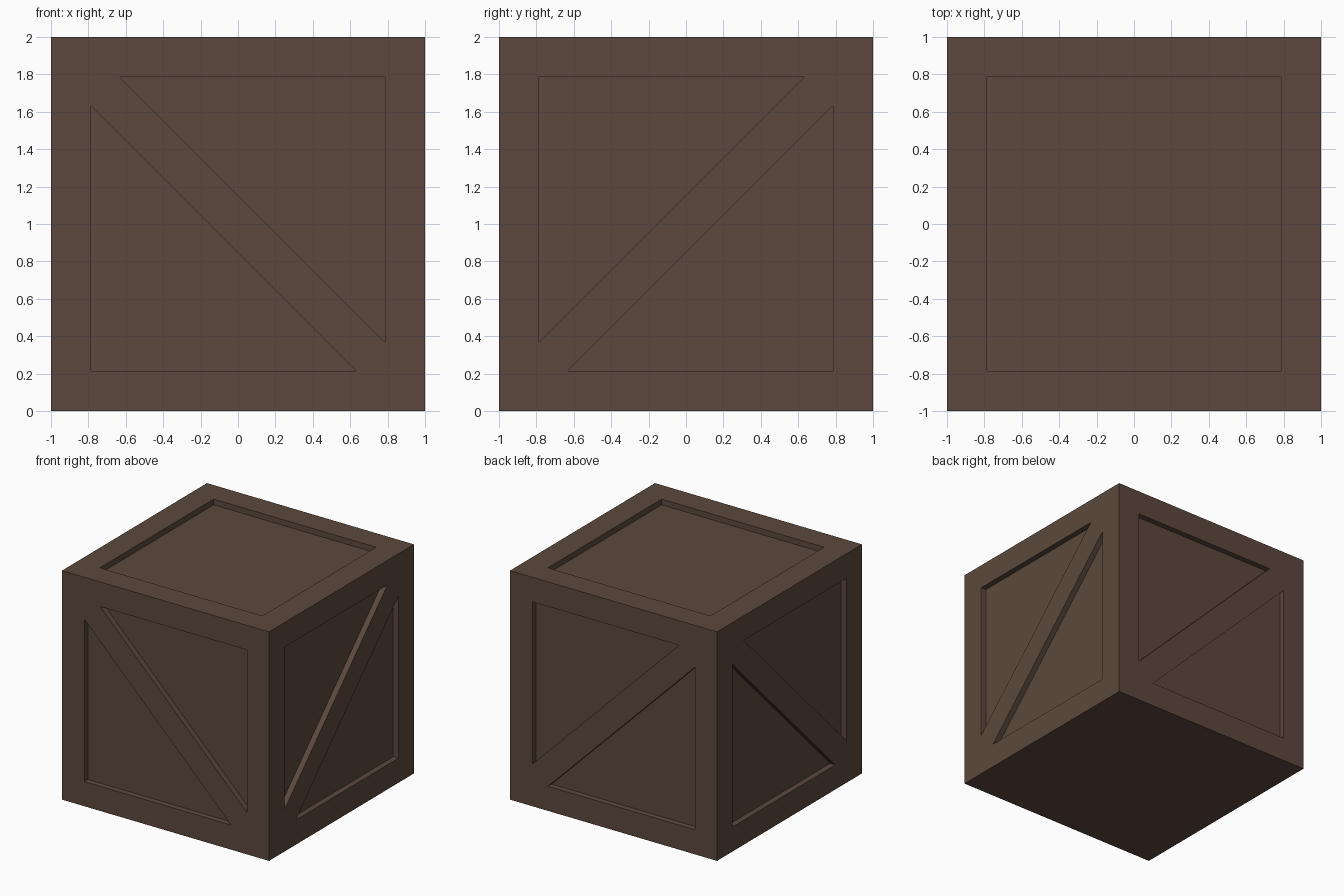
import bpy, bmesh

if "Cube" in bpy.data.objects:
    bpy.data.objects.remove(bpy.data.objects["Cube"])

A = 0.785     # half size of the recessed field
B = 0.632     # where the diagonal brace meets the field edge
DEPTH = 0.05  # recess depth

wood = bpy.data.materials.new("dark brown wood")
wood.diffuse_color = (0.107, 0.066, 0.047, 1)
wood.use_nodes = True
wood.node_tree.nodes["Principled BSDF"].inputs["Base Color"].default_value = wood.diffuse_color


def make_object(name, bm):
    bmesh.ops.recalc_face_normals(bm, faces=bm.faces[:])
    mesh = bpy.data.meshes.new(name)
    bm.to_mesh(mesh)
    bm.free()
    mesh.materials.append(wood)
    obj = bpy.data.objects.new(name, mesh)
    bpy.context.collection.objects.link(obj)
    return obj


def add_prism(bm, points, place):
    """Prism through the crate surface; place(u, v, w) maps it onto one side."""
    inner = [bm.verts.new(place(u, v, 1 - DEPTH)) for u, v in points]
    outer = [bm.verts.new(place(u, v, 1 + DEPTH)) for u, v in points]
    bm.faces.new(inner)
    bm.faces.new(outer)
    n = len(points)
    for i in range(n):
        j = (i + 1) % n
        bm.faces.new((inner[i], inner[j], outer[j], outer[i]))


# Crate body
bm = bmesh.new()
bmesh.ops.create_cube(bm, size=2)
bmesh.ops.translate(bm, verts=bm.verts[:], vec=(0, 0, 1))
crate = make_object("crate", bm)

# Recesses: two triangles beside a diagonal brace on each side, a square on top
bm = bmesh.new()
triangle = [(-A, -A), (B, -A), (-A, B)]
for flip in (1, -1):
    tri = [(u * flip, v * flip) for u, v in triangle]
    for s in (1, -1):
        add_prism(bm, tri, lambda u, v, w: (u, s * w, 1 + v))    # front and back
        add_prism(bm, tri, lambda u, v, w: (s * w, -u, 1 + v))   # right and left
add_prism(bm, [(-A, -A), (A, -A), (A, A), (-A, A)],
          lambda u, v, w: (u, v, 1 + w))                         # top
cutter = make_object("recess_cutter", bm)
cutter.hide_render = True

# Cut the recesses and drop the helper
mod = crate.modifiers.new("recesses", 'BOOLEAN')
mod.operation = 'DIFFERENCE'
mod.solver = 'EXACT'
mod.object = cutter
bpy.context.view_layer.objects.active = crate
crate.select_set(True)
bpy.ops.object.modifier_apply(modifier=mod.name)
bpy.data.objects.remove(cutter, do_unlink=True)
